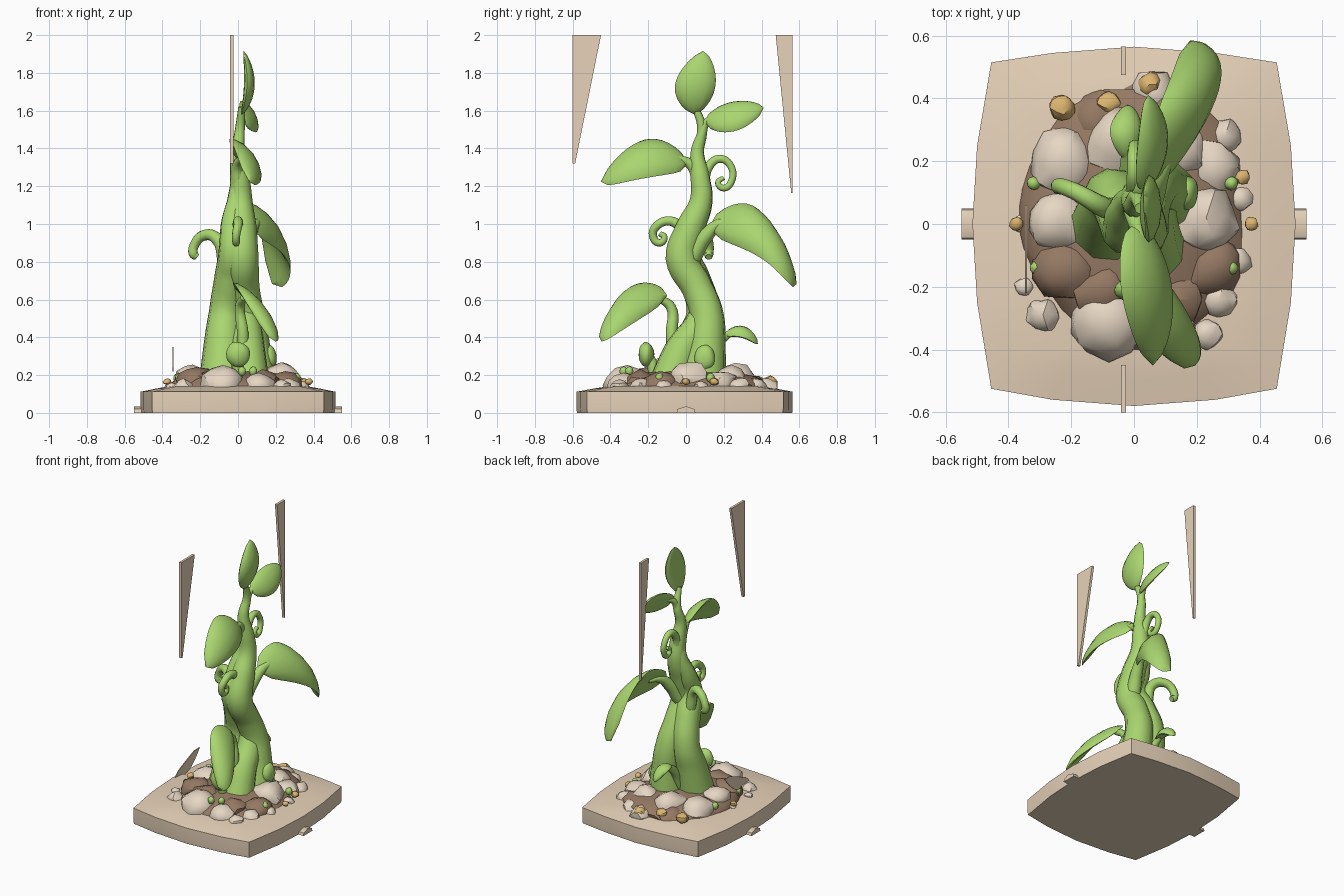
import bpy, bmesh, math, random
from mathutils import Vector, noise

if "Cube" in bpy.data.objects:
    bpy.data.objects.remove(bpy.data.objects["Cube"])

random.seed(4)


def mat(name, rgb):
    m = bpy.data.materials.new(name)
    m.diffuse_color = (*rgb, 1)
    m.use_nodes = True
    m.node_tree.nodes["Principled BSDF"].inputs["Base Color"].default_value = m.diffuse_color
    return m


GREEN = mat("leaf green", (0.40, 0.67, 0.16))
SAND = mat("sand", (0.84, 0.68, 0.51))
STONE = mat("pale stone", (0.80, 0.68, 0.55))
SOIL = mat("brown soil", (0.30, 0.19, 0.125))
OCHRE = mat("ochre", (0.72, 0.46, 0.16))


def finish(ob, material, angle=40):
    ob.data.materials.clear()
    ob.data.materials.append(material)
    bpy.ops.object.select_all(action='DESELECT')
    ob.select_set(True)
    bpy.context.view_layer.objects.active = ob
    bpy.ops.object.shade_smooth_by_angle(angle=math.radians(angle))
    return ob


def from_bmesh(name, bm, material, angle=40):
    bmesh.ops.recalc_face_normals(bm, faces=bm.faces)
    me = bpy.data.meshes.new(name)
    bm.to_mesh(me)
    bm.free()
    ob = bpy.data.objects.new(name, me)
    bpy.context.collection.objects.link(ob)
    return finish(ob, material, angle)


def tube(name, pts):
    """Tapered round stem through points (x, y, z, radius)."""
    cu = bpy.data.curves.new(name, 'CURVE')
    cu.dimensions = '3D'
    cu.bevel_depth, cu.bevel_resolution = 1, 3
    cu.resolution_u, cu.use_fill_caps = 6, True
    sp = cu.splines.new('BEZIER')
    sp.bezier_points.add(len(pts) - 1)
    for b, p in zip(sp.bezier_points, pts):
        b.co, b.radius = p[:3], p[3]
        b.handle_left_type = b.handle_right_type = 'AUTO'
    ob = bpy.data.objects.new(name, cu)
    bpy.context.collection.objects.link(ob)
    bpy.ops.object.select_all(action='DESELECT')
    ob.select_set(True)
    bpy.context.view_layer.objects.active = ob
    bpy.ops.object.convert(target='MESH')
    return finish(bpy.context.object, GREEN, 60)


def leaf(name, base, mid, tip, side, thick=0.022, cup=0.025, blunt=0.7, skew=0.85):
    """Puffy pointed leaf along a curved midrib; side = half-width vector."""
    base, mid, tip, side = map(Vector, (base, mid, tip, side))
    ctrl = mid * 2 - (base + tip) / 2
    bm = bmesh.new()
    n, m, rings = 14, 12, []
    for i in range(n + 1):
        u = i / n
        p = base * (1 - u) ** 2 + ctrl * 2 * u * (1 - u) + tip * u * u
        t = (ctrl - base) * (1 - u) + (tip - ctrl) * u
        nrm = side.cross(t).normalized()
        if nrm.x + nrm.z < 0:
            nrm = -nrm
        w = max(math.sin(math.pi * u ** skew), 0) ** blunt + 0.02
        ring = []
        for j in range(m):
            a = 2 * math.pi * j / m
            c, s = math.cos(a), math.sin(a)
            ring.append(bm.verts.new(p + side * w * c + nrm * w * (thick * s - cup * c * c)))
        rings.append(ring)
    for r, q in zip(rings, rings[1:]):
        for j in range(m):
            bm.faces.new((r[j], r[(j + 1) % m], q[(j + 1) % m], q[j]))
    bm.faces.new(rings[0])
    bm.faces.new(rings[-1])
    return from_bmesh(name, bm, GREEN, 60)


def lump(name, loc, size, material, sub=2, rough=0.25):
    """Irregular rock."""
    bm = bmesh.new()
    bmesh.ops.create_icosphere(bm, subdivisions=sub, radius=1)
    off = Vector((random.random() * 50, random.random() * 50, 0))
    for v in bm.verts:
        k = 1 + rough * noise.noise(v.co * 1.3 + off)
        v.co = Vector(loc) + Vector([v.co[i] * size[i] * k for i in range(3)])
    return from_bmesh(name, bm, material, 35)


def plate(name, x0, x1, yz):
    """Thin panel with a profile in the y-z plane."""
    bm = bmesh.new()
    f = bm.faces.new([bm.verts.new((x0, y, z)) for y, z in yz])
    ext = bmesh.ops.extrude_face_region(bm, geom=[f])["geom"]
    bmesh.ops.translate(bm, vec=(x1 - x0, 0, 0), verts=[e for e in ext if isinstance(e, bmesh.types.BMVert)])
    return from_bmesh(name, bm, SAND)


# Ground slab with bulging sides and slightly raised middle
half = [(0, -0.58), (0.26, -0.56), (0.455, -0.525), (0.5, -0.25), (0.515, 0),
        (0.5, 0.25), (0.455, 0.515), (0.26, 0.545), (0, 0.565)]
outline = half + [(-x, y) for x, y in half[-2:0:-1]]
bm = bmesh.new()
rings = [[bm.verts.new((x * s, y * s, z)) for x, y in outline]
         for s, z in ((0.995, 0), (1, 0.025), (1, 0.112), (0.85, 0.128), (0.7, 0.142))]
for r, q in zip(rings, rings[1:]):
    for j in range(len(r)):
        k = (j + 1) % len(r)
        bm.faces.new((r[j], r[k], q[k], q[j]))
bm.faces.new(rings[0])
bm.faces.new(rings[-1])
from_bmesh("ground_slab", bm, SAND, 30)

# Side tabs at the slab foot
for s, n in ((1, "right"), (-1, "left")):
    plate(n + "_tab", s * 0.49, s * 0.55, [(-0.05, 0), (0.05, 0), (0.045, 0.02), (0, 0.035), (-0.045, 0.02)])

# Hanging shards and the small shard beside the mound
plate("front_shard", -0.042, -0.025, [(-0.6, 2), (-0.45, 2), (-0.587, 1.32), (-0.6, 1.32)])
plate("back_shard", -0.042, -0.025, [(0.475, 2), (0.565, 2), (0.565, 1.165), (0.557, 1.165)])
plate("side_shard", -0.347, -0.341, [(-0.22, 0.24), (-0.18, 0.275), (-0.1, 0.31), (0, 0.35), (0.06, 0.35),
                                     (0.0, 0.28), (-0.05, 0.24), (-0.1, 0.22), (-0.14, 0.235)])

# Soil mound and soil lumps
lump("soil_mound", (0, 0.02, 0.125), (0.37, 0.42, 0.11), SOIL, 3, 0.15)
for x, y, r in ((-0.22, -0.14, .11), (0.25, -0.14, .1), (-0.1, -0.21, .1), (0.13, -0.24, .1),
                (-0.12, 0.33, .1), (0.12, 0.3, .1), (-0.3, 0.12, .06), (-0.2, 0.37, .06), (0.0, 0.41, .07)):
    lump("soil_lump", (x, y, 0.265 - 0.42 * math.hypot(x, y)), (r, r, r * 0.75), SOIL)

# Pale stones around the mound
for x, y, r in ((-.22, .2, .11), (-.05, .26, .11), (-.24, .01, .095), (.23, .02, .105), (-.08, -.31, .125),
                (.11, -.33, .09), (.25, .18, .09), (.14, .24, .1), (.29, .28, .06), (.06, .42, .07),
                (-.29, -.29, .055), (.23, -.35, .05), (.27, -.24, .06), (-.35, -.2, .03), (-.36, 0, .03),
                (.34, .08, .04), (.17, .37, .06), (.33, -.12, .045)):
    lump("stone", (x, y, max(0.135, 0.28 - 0.42 * math.hypot(x, y))), (r, r, r * 0.8), STONE)

# Ochre pebbles
for x, y, r in ((-.23, .37, .042), (-.08, .385, .038), (.05, .445, .038), (-.375, 0, .022), (.375, 0, .022),
                (.345, .15, .025)):
    lump("ochre_pebble", (x, y, 0.165), (r, r, r * 0.8), OCHRE)

# Twisting trunk strands
tube("trunk_strand_right", [(.08, .09, .18, .125), (.07, .11, .36, .1), (.05, .11, .52, .09), (.03, .06, .66, .085),
                            (.02, -.02, .82, .09), (.02, .02, .97, .08), (.015, .08, 1.12, .062), (.01, .075, 1.25, .052),
                            (0, .06, 1.38, .036), (.01, .085, 1.5, .026), (.02, .05, 1.62, .018)])
tube("trunk_strand_left", [(-.08, .0, .18, .125), (-.075, .05, .38, .105), (-.065, .09, .54, .088), (-.04, .04, .72, .085),
                           (-.025, -.02, .86, .078), (-.03, .03, 1.0, .062), (-.01, .075, 1.14, .045), (0, .07, 1.28, .03)])
tube("trunk_strand_front", [(.06, -.08, .18, .105), (.05, -.02, .33, .095), (.04, .07, .47, .08), (-.01, .1, .6, .06)])

# Big leaves with their stalks
tube("lower_stalk", [(.02, -.06, .22, .035), (.025, -.075, .42, .032), (.01, -.08, .56, .027), (.03, -.15, .61, .018)])
leaf("lower_leaf", (.02, -.1, .62), (.11, -.32, .565), (.16, -.46, .405), (.1, -.02, -.112), .024, .02, .55, 1)
tube("large_stalk", [(.03, .03, .82, .05), (.06, .1, .93, .04), (.09, .18, 1.0, .028), (.12, .25, 1.0, .015)])
leaf("large_leaf", (.07, .12, .98), (.20, .41, .955), (.18, .585, .685), (.09, .025, -.14), .026, .03, .5, 1)
tube("upper_stalk", [(0, .07, 1.22, .04), (0, .03, 1.31, .03), (.02, -.05, 1.35, .018)])
leaf("upper_leaf", (.01, .01, 1.32), (.06, -.22, 1.36), (.06, -.45, 1.225), (.078, 0, -.1), .024, .025, .55, .92)
tube("crown_stalk", [(.01, .08, 1.46, .026), (.02, .11, 1.54, .02), (.04, .17, 1.57, .012)])
leaf("crown_leaf", (.03, .1, 1.54), (.068, .26, 1.578), (.045, .41, 1.615), (.045, .01, -.075), .022, .012, .6)
leaf("top_leaf", (.02, .045, 1.58), (.06, .05, 1.74), (.03, .09, 1.915), (0, .105, 0), .028, .012, .65, .95)

# Small ground sprouts
tube("back_sprout_stalk", [(-.02, .1, .24, .035), (-.02, .16, .36, .028), (-.02, .23, .42, .02)])
leaf("back_sprout_leaf", (-.02, .2, .41), (-.02, .3, .435), (-.02, .38, .365), (.05, 0, -.02), .022, .015, .55, 1)
lump("front_bud", (0, -.21, .31), (.062, .042, .066), GREEN, 3, .1)
tube("front_bud_stalk", [(0, -.17, .2, .03), (0, -.18, .26, .03), (0, -.2, .31, .025)])
for x, y in ((-.32, .13), (-.31, -.14), (.31, .13), (.31, -.14), (.08, -.3), (.02, -.33)):
    lump("green_bud", (x, y, .185 if abs(x) > .2 else .22), (.022, .022, .026), GREEN, 2, .1)
lump("root_bulge", (.165, .1, .29), (.04, .055, .07), GREEN, 3, .1)

# Curling tendrils
tube("left_tendril", [(-.07, .05, .78, .035), (-.11, .06, .92, .033), (-.18, .1, .94, .028),
                      (-.23, .12, .89, .026), (-.235, .12, .84, .026), (-.215, .12, .825, .018)])
tube("front_tendril", [(0, -.02, .98, .03), (0, -.08, 1.015, .026), (0, -.15, .995, .024), (-.01, -.175, .94, .022),
                       (-.01, -.14, .9, .02), (-.01, -.115, .93, .018), (-.01, -.14, .95, .014)])
tube("back_tendril", [(.0, .09, 1.2, .03), (0, .125, 1.31, .025), (0, .18, 1.345, .022), (0, .235, 1.31, .02),
                      (.005, .242, 1.23, .019), (.01, .2, 1.19, .018), (.01, .17, 1.22, .016), (.01, .2, 1.245, .012)])
